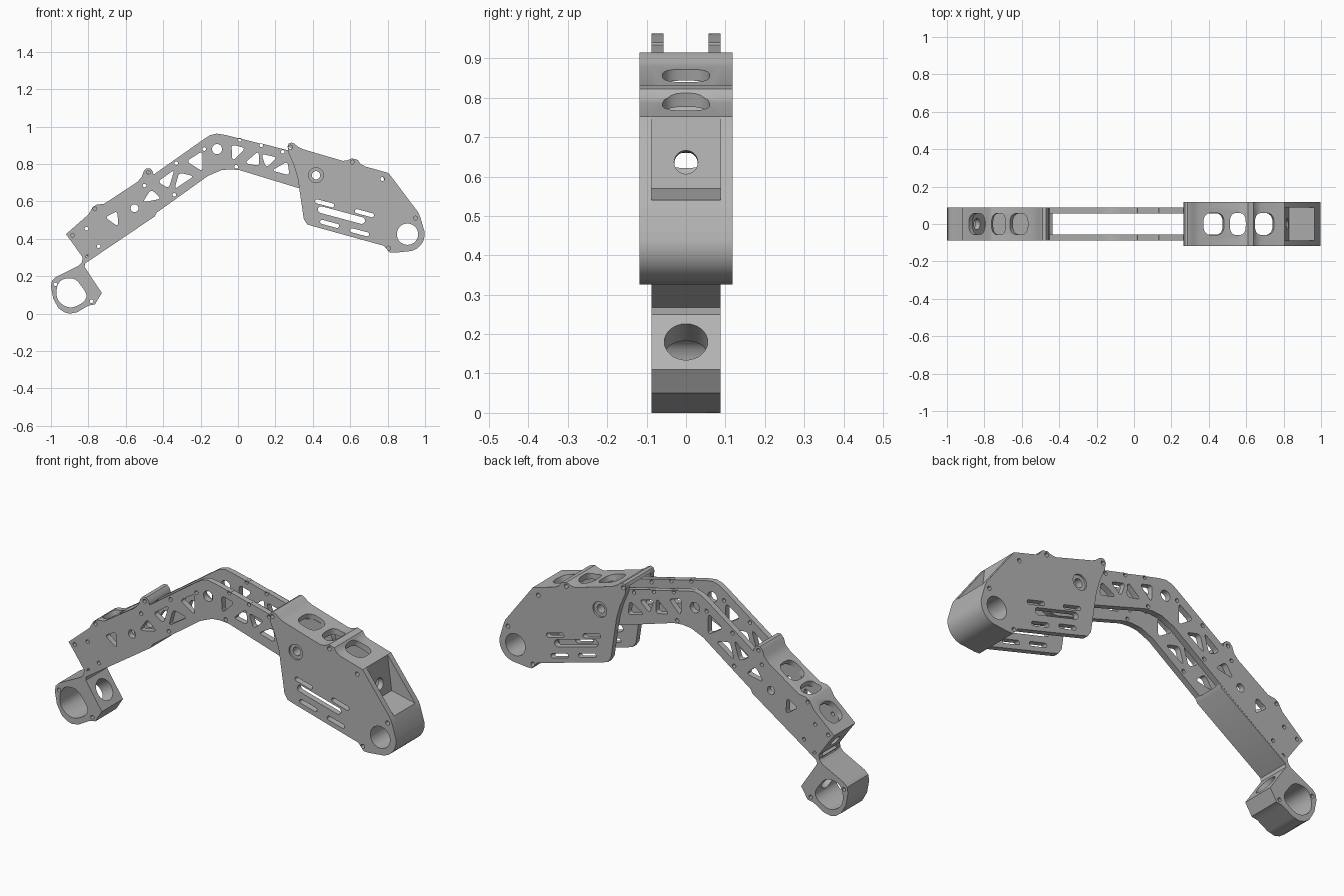
import bpy, bmesh, math
from mathutils import Matrix, Vector

cube = bpy.data.objects.get("Cube")
if cube:
    bpy.data.objects.remove(cube, do_unlink=True)

grey = bpy.data.materials.new("satin_grey")
grey.use_nodes = True
grey.diffuse_color = (0.45, 0.45, 0.45, 1)
grey.node_tree.nodes["Principled BSDF"].inputs["Base Color"].default_value = (0.45, 0.45, 0.45, 1)


# --- 2D loop helpers ---
def circle(x, z, r, n=32):
    return [(x + r * math.cos(2 * math.pi * i / n), z + r * math.sin(2 * math.pi * i / n)) for i in range(n)]


def rounded(pts, r, steps=6):
    """Polygon with each corner replaced by a short curve."""
    out = []
    for i, p in enumerate(pts):
        p = Vector(p)
        a, b = Vector(pts[i - 1]) - p, Vector(pts[(i + 1) % len(pts)]) - p
        a = p + a.normalized() * min(r, a.length * 0.46)
        b = p + b.normalized() * min(r, b.length * 0.46)
        for k in range(steps + 1):
            t = k / steps
            out.append(tuple(a * (1 - t) ** 2 + p * 2 * t * (1 - t) + b * t * t))
    return out


def slot(x, z, length, width, angle):
    """Stadium-shaped loop."""
    c, s = math.cos(angle), math.sin(angle)
    half, r = length / 2 - width / 2, width / 2
    out = []
    for i in range(20):
        t = math.pi * (i if i < 10 else i - 1) / 9 - math.pi / 2
        if i >= 10:
            t = math.pi * (i - 10) / 9 + math.pi / 2
        u = (half if i < 10 else -half) + r * math.cos(t)
        v = r * math.sin(t)
        out.append((x + u * c - v * s, z + u * s + v * c))
    return out


def band(pts, t):
    """Closed strip lying t below an open path that runs left to right."""
    vs = [Vector(p) for p in pts]
    low = []
    for i, v in enumerate(vs):
        d = (vs[min(i + 1, len(vs) - 1)] - vs[max(i - 1, 0)]).normalized()
        low.append(tuple(v + Vector((d.y, -d.x)) * t))
    return list(pts) + low[::-1]


# --- solids ---
def solid(name, loops, depth, matrix):
    """Fill the outer loop minus the hole loops, extrude both ways."""
    cu = bpy.data.curves.new(name, 'CURVE')
    cu.dimensions, cu.fill_mode, cu.extrude = '2D', 'BOTH', depth
    for loop in loops:
        sp = cu.splines.new('POLY')
        sp.points.add(len(loop) - 1)
        for p, q in zip(sp.points, loop):
            p.co = (q[0], q[1], 0, 1)
        sp.use_cyclic_u = True
    tmp = bpy.data.objects.new(name, cu)
    bpy.context.collection.objects.link(tmp)
    dg = bpy.context.evaluated_depsgraph_get()
    me = bpy.data.meshes.new_from_object(tmp.evaluated_get(dg))
    bpy.data.objects.remove(tmp, do_unlink=True)
    bm = bmesh.new()
    bm.from_mesh(me)
    bmesh.ops.remove_doubles(bm, verts=bm.verts, dist=1e-5)
    bmesh.ops.transform(bm, matrix=matrix, verts=bm.verts)
    bmesh.ops.recalc_face_normals(bm, faces=bm.faces)
    bm.to_mesh(me)
    bm.free()
    me.materials.clear()
    me.materials.append(grey)
    ob = bpy.data.objects.new(name, me)
    bpy.context.collection.objects.link(ob)
    return ob


def prism(name, loops, y0, y1):
    m = Matrix.Translation((0, (y0 + y1) / 2, 0)) @ Matrix.Rotation(math.pi / 2, 4, 'X')
    return solid(name, loops, (y1 - y0) / 2, m)


def pair(name, loops, y0, y1):
    prism("front_" + name, loops, -y1, -y0)
    prism("back_" + name, loops, y0, y1)


def cut(ob, loop, x, z, tilt, depth):
    """Punch a loop through ob; tilt turns the punch about y."""
    m = Matrix.Translation((x, 0, z)) @ Matrix.Rotation(tilt, 4, 'Y')
    tool = solid("cutter", [loop], depth, m)
    mod = ob.modifiers.new("cut", 'BOOLEAN')
    mod.operation, mod.solver, mod.object = 'DIFFERENCE', 'EXACT', tool
    dg = bpy.context.evaluated_depsgraph_get()
    me = bpy.data.meshes.new_from_object(ob.evaluated_get(dg))
    ob.modifiers.clear()
    ob.data = me
    bpy.data.objects.remove(tool, do_unlink=True)


def window(w, h, r):
    return rounded([(-w / 2, -h / 2), (w / 2, -h / 2), (w / 2, h / 2), (-w / 2, h / 2)], r)


# --- arm: two long pierced plates ---
lower_top = [(-0.92, 0.425), (-0.80, 0.53), (-0.775, 0.572), (-0.755, 0.583), (-0.715, 0.588),
             (-0.54, 0.703), (-0.515, 0.73), (-0.505, 0.76), (-0.49, 0.777), (-0.47, 0.777),
             (-0.455, 0.76), (-0.452, 0.743)]
apex = [(-0.18, 0.935), (-0.15, 0.954), (-0.115, 0.963), (-0.07, 0.956)]
pivot = (0.417, 0.74)
tip = [(pivot[0] + 0.093 * math.cos(a), pivot[1] + 0.093 * math.sin(a))
       for a in [math.radians(75 - 15 * i) for i in range(13)]]
arm = lower_top + apex + tip + [(0.01, 0.767), (-0.04, 0.772), (-0.09, 0.767), (-0.16, 0.737),
                                (-0.435, 0.54), (-0.818, 0.268), (-0.835, 0.275), (-0.83, 0.30), (-0.89, 0.385)]
triangles = [
    [(-0.71, 0.515), (-0.645, 0.55), (-0.64, 0.465)],
    [(-0.51, 0.595), (-0.465, 0.665), (-0.41, 0.615)],
    [(-0.43, 0.705), (-0.34, 0.77), (-0.37, 0.67)],
    [(-0.34, 0.665), (-0.235, 0.735), (-0.315, 0.755)],
    [(-0.275, 0.815), (-0.19, 0.87), (-0.19, 0.76)],
    [(-0.035, 0.905), (0.04, 0.885), (-0.03, 0.815)],
    [(0.11, 0.87), (0.035, 0.805), (0.115, 0.79)],
    [(0.125, 0.855), (0.21, 0.835), (0.15, 0.78)],
    [(0.265, 0.815), (0.18, 0.765), (0.275, 0.74)],
]
pins = [(-0.33, 0.805), (-0.18, 0.88), (-0.01, 0.785), (0.01, 0.93), (0.125, 0.90), (0.24, 0.865),
        (-0.34, 0.635), (-0.50, 0.685), (-0.885, 0.42), (-0.81, 0.455), (-0.745, 0.36),
        (-0.805, 0.305), (-0.765, 0.56), (-0.48, 0.755)]
pair("arm_plate", [arm] + [rounded(t, 0.022) for t in triangles]
     + [circle(x, z, 0.010, 12) for x, z in pins]
     + [circle(-0.112, 0.88, 0.027), circle(-0.553, 0.564, 0.021), circle(*pivot, 0.025)], 0.057, 0.0875)

# --- lower arm box: top deck, floor, end wall ---
lower_deck = prism("lower_deck", [band(lower_top, 0.03)], -0.058, 0.058)
for x, z, tilt, w in [(-0.835, 0.49, -0.72, 0.115), (-0.72, 0.58, -0.3, 0.08), (-0.61, 0.645, -0.58, 0.115)]:
    cut(lower_deck, window(w, 0.115, 0.05), x, z, tilt, 0.08)
prism("lower_floor", [[(-0.818, 0.268), (-0.835, 0.285), (-0.46, 0.555), (-0.435, 0.54), (-0.445, 0.52)]], -0.087, 0.087)
end_wall = prism("lower_end_wall", [[(-0.92, 0.425), (-0.89, 0.385), (-0.83, 0.30), (-0.80, 0.31), (-0.88, 0.43)]],
                 -0.058, 0.058)
cut(end_wall, circle(0, 0, 0.03), -0.86, 0.355, math.radians(-125), 0.08)

# --- foot clamp with D-shaped bore ---
foot = [(-0.835, 0.275), (-0.85, 0.258), (-0.975, 0.195), (-0.995, 0.175), (-1.0, 0.145), (-0.988, 0.08),
        (-0.96, 0.03), (-0.93, 0.008), (-0.90, 0.0), (-0.86, 0.008), (-0.80, 0.043), (-0.765, 0.05),
        (-0.75, 0.075), (-0.728, 0.11), (-0.82, 0.25), (-0.818, 0.268)]
bore = [(-0.972, 0.14), (-0.945, 0.186), (-0.87, 0.192), (-0.803, 0.10), (-0.826, 0.058),
        (-0.90, 0.025), (-0.968, 0.068)]
clamp = prism("foot_clamp", [foot, rounded(bore, 0.04), circle(-0.976, 0.158, 0.010, 12),
                             circle(-0.783, 0.067, 0.010, 12)], -0.0875, 0.0875)
cut(clamp, circle(0, 0, 0.055), -0.79, 0.17, math.radians(57), 0.08)

# --- shoulder shell side plates ---
deck_path = [(0.265, 0.895), (0.272, 0.91), (0.285, 0.915), (0.30, 0.91), (0.32, 0.893), (0.345, 0.88),
             (0.56, 0.817), (0.585, 0.82), (0.61, 0.831), (0.64, 0.822), (0.655, 0.80), (0.68, 0.787), (0.805, 0.752)]
hub = (0.906, 0.425)
hub_arc = [(hub[0] + 0.092 * math.cos(a), hub[1] + 0.092 * math.sin(a))
           for a in [math.radians(10 - 10 * i) for i in range(11)]]
end_edge = [(0.965, 0.54), (0.975, 0.515)] + hub_arc + [(0.84, 0.326), (0.81, 0.327), (0.795, 0.345), (0.78, 0.363)]
shell = deck_path + end_edge + [(0.40, 0.468), (0.37, 0.478), (0.352, 0.505), (0.32, 0.72), (0.30, 0.79), (0.27, 0.86)]
tilt = math.radians(-15)
slots = [slot(x, z, 0.105, 0.022, tilt) for x, z in [(0.463, 0.59), (0.676, 0.537), (0.49, 0.48), (0.65, 0.435)]]
slots.append(slot(0.553, 0.527, 0.26, 0.036, tilt))
bolts = [circle(x, z, 0.011, 12) for x, z in [(0.281, 0.89), (0.612, 0.81), (0.773, 0.72), (0.949, 0.511), (0.805, 0.35)]]
pair("shell_plate", [shell, circle(*pivot, 0.04), circle(*hub, 0.057)] + slots + bolts, 0.088, 0.118)

# --- shell deck, end wall with hole, hub block, pivot bushings ---
deck = prism("shell_deck", [band(deck_path, 0.03)], -0.089, 0.089)
for x, z, turn, w in [(0.425, 0.85, 0.28, 0.115), (0.555, 0.815, 0.0, 0.085), (0.695, 0.78, 0.28, 0.11)]:
    cut(deck, window(w, 0.12, 0.05), x, z, turn, 0.07)
wall = prism("shell_end_wall", [[(0.775, 0.755), (0.805, 0.752), (0.83, 0.56), (0.80, 0.56)]], -0.089, 0.089)
cut(wall, circle(0, 0, 0.03), 0.81, 0.635, math.radians(82), 0.08)
prism("hub_block", [[(0.80, 0.575), (0.83, 0.57)] + end_edge[:-1], circle(*hub, 0.057)], -0.089, 0.089)
pair("pivot_bushing", [circle(*pivot, 0.04), circle(*pivot, 0.022)], 0.0877, 0.108)

# --- smooth shading with sharp edges kept ---
bpy.ops.object.select_all(action='DESELECT')
for ob in bpy.context.collection.objects:
    if ob.type == 'MESH' and ob.data.materials and ob.data.materials[0] == grey:
        ob.select_set(True)
        bpy.context.view_layer.objects.active = ob
bpy.ops.object.shade_smooth_by_angle(angle=math.radians(35))
